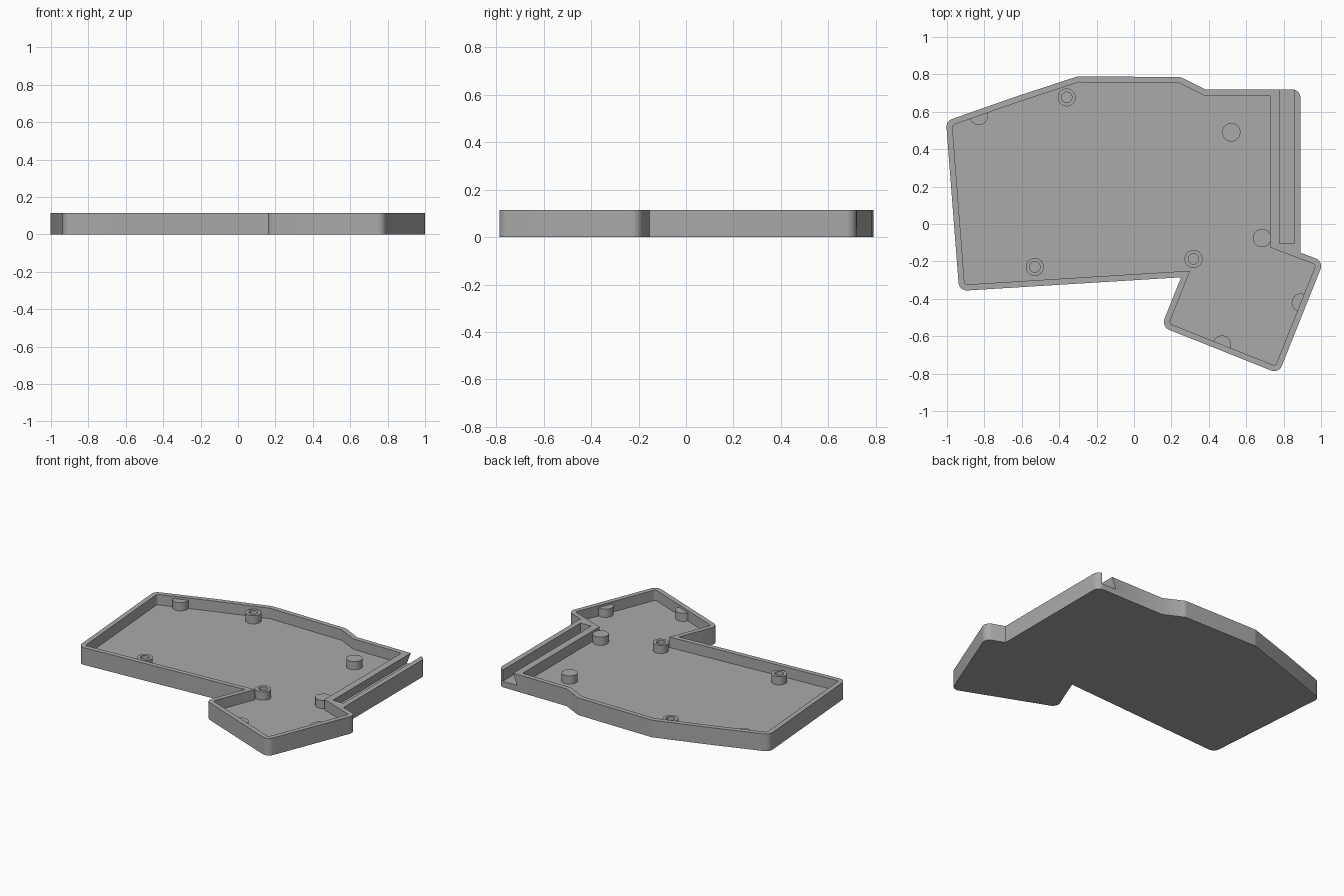
import bpy, bmesh, math
from mathutils import Vector

if "Cube" in bpy.data.objects:
    bpy.data.objects.remove(bpy.data.objects["Cube"], do_unlink=True)

HEIGHT, FLOOR, POST_TOP, WALL = 0.115, 0.045, 0.1, 0.032

grey = bpy.data.materials.new("plain grey")
grey.use_nodes = True
grey.diffuse_color = (0.4, 0.4, 0.4, 1)
grey.node_tree.nodes["Principled BSDF"].inputs["Base Color"].default_value = (0.4, 0.4, 0.4, 1)


def prism(name, points, z0, z1):
    """Extrude a flat outline between two heights."""
    bm = bmesh.new()
    face = bm.faces.new([bm.verts.new((p[0], p[1], z0)) for p in points])
    top = bmesh.ops.extrude_face_region(bm, geom=[face])["geom"]
    bmesh.ops.translate(bm, vec=(0, 0, z1 - z0),
                        verts=[v for v in top if isinstance(v, bmesh.types.BMVert)])
    bmesh.ops.recalc_face_normals(bm, faces=bm.faces)
    mesh = bpy.data.meshes.new(name)
    bm.to_mesh(mesh)
    bm.free()
    mesh.materials.append(grey)
    obj = bpy.data.objects.new(name, mesh)
    bpy.context.collection.objects.link(obj)
    return obj


def select(obj):
    bpy.ops.object.select_all(action="DESELECT")
    obj.select_set(True)
    bpy.context.view_layer.objects.active = obj


def cut(obj, cutter):
    cutter.hide_render = True
    select(obj)
    mod = obj.modifiers.new("cut", "BOOLEAN")
    mod.operation, mod.solver, mod.object = "DIFFERENCE", "EXACT", cutter
    bpy.ops.object.modifier_apply(modifier=mod.name)
    bpy.data.objects.remove(cutter, do_unlink=True)


def neighbours(points):
    pts = [Vector(p) for p in points]
    return [(pts[i - 1], p, pts[(i + 1) % len(pts)]) for i, p in enumerate(pts)]


def inset(points, dist):
    """Offset a clockwise outline inward with mitred corners."""
    out = []
    for a, p, b in neighbours(points):
        d, e = (p - a).normalized(), (b - p).normalized()
        n, m = Vector((d.y, -d.x)), Vector((e.y, -e.x))
        out.append(p + (n + m) * dist / (1 + n.dot(m)))
    return out


def rounded(points, radius, steps=8):
    """Round the outward corners; leave the inward corners sharp."""
    out = []
    for a, p, b in neighbours(points):
        d, e = (p - a).normalized(), (b - p).normalized()
        turn = d.angle_signed(e)
        if turn < 0.05:
            out.append(p)
            continue
        reach = radius * math.tan(turn / 2)
        centre = p - d * reach + Vector((d.y, -d.x)) * radius
        start = p - d * reach - centre
        for i in range(steps + 1):
            t = -turn * i / steps
            out.append(centre + Vector((start.x * math.cos(t) - start.y * math.sin(t),
                                        start.x * math.sin(t) + start.y * math.cos(t))))
    return out


def circle(x, y, r, n=32):
    return [Vector((x + r * math.cos(math.tau * i / n), y + r * math.sin(math.tau * i / n)))
            for i in range(n)]


# Tray outline, clockwise: main body, then the angled thumb section
body_back = [(-1.005, 0.55), (-0.635, 0.68), (-0.3, 0.79), (0.25, 0.785), (0.38, 0.72)]
thumb = [(1.014, -0.2), (0.774, -0.8), (0.146, -0.549), (0.252, -0.285), (-0.935, -0.358)]
outer = body_back + [(0.89, 0.72), (0.89, -0.153)] + thumb
pocket = body_back + [(0.762, 0.72), (0.762, -0.104)] + thumb

tray = prism("tray", rounded(outer, 0.045), 0, HEIGHT)
cut(tray, prism("pocket_cutter", rounded(inset(pocket, WALL), 0.015), FLOOR, HEIGHT + 0.1))

# Side channel, open at the back, undercut toward the pocket
channel = prism("channel_cutter", [(0.785, -0.105), (0.785, 0.8), (0.855, 0.8), (0.855, -0.105)],
                FLOOR - 0.005, HEIGHT + 0.02)
for v in channel.data.vertices:
    if v.co.z < FLOOR and v.co.x < 0.8:
        v.co.x = 0.748
cut(tray, channel)

posts = []
# Plain support posts standing free
for name, x, y in (("back_post", 0.52, 0.49), ("middle_post", 0.685, -0.075)):
    posts.append(prism(name, circle(x, y, 0.049), FLOOR - 0.005, POST_TOP))

# Support posts merging into the wall: flattened on the wall side
for name, x, y, nx, ny in (("corner_post", -0.83, 0.578, -0.34, 0.94),
                           ("thumb_front_post", 0.47, -0.645, -0.37, -0.93),
                           ("thumb_side_post", 0.892, -0.42, 0.93, -0.37)):
    normal, centre, outline = Vector((nx, ny)), Vector((x, y)), []
    for p in circle(x, y, 0.049):
        if (p - centre).dot(normal) <= 0.012:
            outline.append(p)
    posts.append(prism(name, outline, FLOOR - 0.005, POST_TOP))

# Screw posts with a central hole
for name, x, y in (("screw_post_back", -0.36, 0.677), ("screw_post_front", -0.53, -0.23),
                   ("screw_post_thumb", 0.318, -0.187)):
    post = prism(name, circle(x, y, 0.048), FLOOR - 0.005, POST_TOP)
    cut(post, prism("hole_cutter", circle(x, y, 0.028), FLOOR, HEIGHT))
    posts.append(post)

# Smooth rounded corners and cylinders, crisp edges
for obj in [tray] + posts:
    select(obj)
    bpy.ops.object.shade_smooth_by_angle(angle=math.radians(30))
